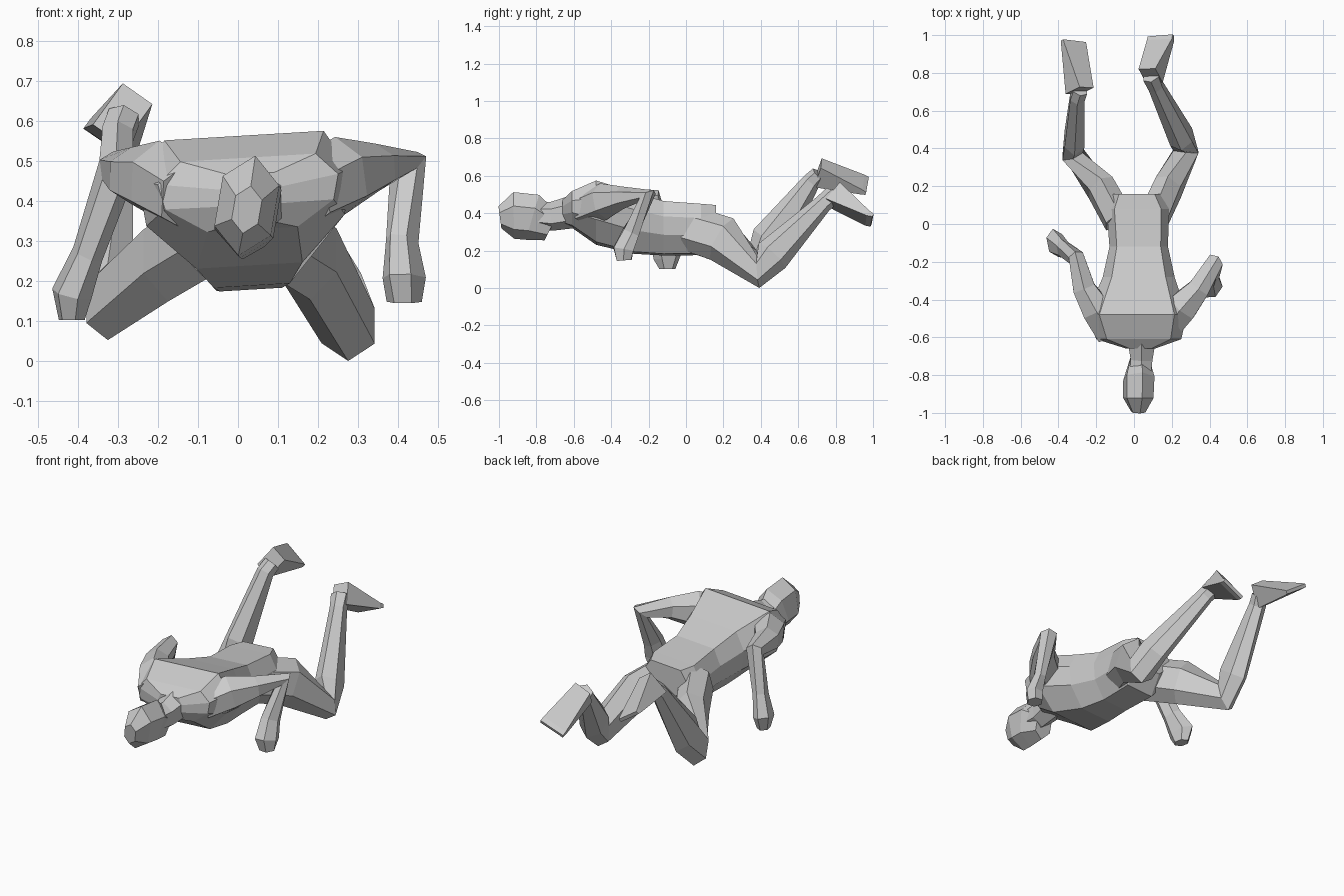
import bpy
import bmesh
import math
from mathutils import Vector

old = bpy.data.objects.get("Cube")
if old:
    bpy.data.objects.remove(old, do_unlink=True)

GREY = (0.6, 0.6, 0.6, 1)
grey = bpy.data.materials.new("plain grey")
grey.use_nodes = True
grey.diffuse_color = GREY
grey.node_tree.nodes["Principled BSDF"].inputs["Base Color"].default_value = GREY

parts = []


def skin(name, rings):
    """Join a row of equal rings into one closed, flat-shaded object."""
    bm = bmesh.new()
    rows = [[bm.verts.new(p) for p in ring] for ring in rings]
    count = len(rows[0])
    for a, b in zip(rows, rows[1:]):
        for i in range(count):
            j = (i + 1) % count
            bm.faces.new((a[i], a[j], b[j], b[i]))
    bm.faces.new(rows[0])
    bm.faces.new(rows[-1])
    bmesh.ops.recalc_face_normals(bm, faces=bm.faces)
    mesh = bpy.data.meshes.new(name)
    bm.to_mesh(mesh)
    bm.free()
    mesh.materials.append(grey)
    obj = bpy.data.objects.new(name, mesh)
    bpy.context.collection.objects.link(obj)
    parts.append(obj)


def limb(name, stations, hinge=(1, 0, 0), sides=6):
    """Tube through stations of x, y, z, width along the hinge, depth across it."""
    points = [Vector(s[:3]) for s in stations]
    steps = [(b - a).normalized() for a, b in zip(points, points[1:])]
    rings = []
    for i, (centre, station) in enumerate(zip(points, stations)):
        before = steps[max(i - 1, 0)]
        after = steps[min(i, len(steps) - 1)]
        along = (before + after).normalized()
        across = along.cross(Vector(hinge)).normalized()
        wide = along.cross(across).normalized()
        ring = []
        for k in range(sides):
            angle = math.tau * (k + 0.5) / sides
            ring.append(centre + wide * station[3] * math.cos(angle) * 1.1
                        + across * station[4] * math.sin(angle) * 1.1)
        rings.append(ring)
    skin(name, rings)


# Torso: flat back, broad shoulders, rounded belly
section = [(-.75, 1), (0, 1), (.75, 1), (1, .4), (.95, -.3),
           (.55, -1), (-.45, -1), (-.92, -.3), (-1, .4)]
torso = [  # y, left edge, right edge, top, bottom
    (-.66, -.04, .11, .46, .34),
    (-.61, -.2, .25, .5, .32),
    (-.48, -.25, .28, .555, .23),
    (-.28, -.165, .215, .495, .18),
    (-.12, -.13, .18, .45, .17),
    (.08, -.145, .185, .435, .172),
    (.16, -.11, .14, .43, .27),
]
rings = []
for y, x0, x1, top, bottom in torso:
    mid_x, half_x = (x0 + x1) / 2, (x1 - x0) / 2
    mid_z, half_z = (top + bottom) / 2, (top - bottom) / 2
    rings.append([(mid_x + u * half_x, y, mid_z + v * half_z + u * half_x * .06)
                  for u, v in section])
skin("torso", rings)

# Head and neck, tipped slightly to one side
limb("head", [
    (.022, -.995, .37, .035, .055),
    (.022, -.92, .38, .075, .115),
    (.025, -.82, .37, .078, .115),
    (.025, -.72, .32, .05, .075),
], hinge=(1, 0, -.17))
limb("neck", [
    (.03, -.82, .38, .06, .06),
    (.04, -.72, .375, .06, .07),
    (.04, -.6, .4, .08, .08),
])

# Arms, each running shoulder, elbow, wrist, hand
limb("left_arm", [
    (.16, -.55, .41, .085, .085),
    (.255, -.44, .455, .085, .09),
    (.345, -.34, .475, .06, .055),
    (.425, -.205, .485, .045, .045),
    (.41, -.295, .29, .032, .05),
    (.415, -.335, .2, .045, .06),
    (.415, -.33, .14, .04, .04),
], hinge=(.82, -.57, 0))
limb("right_arm", [
    (-.12, -.57, .405, .085, .085),
    (-.2, -.45, .445, .08, .09),
    (-.265, -.34, .455, .062, .065),
    (-.305, -.18, .465, .042, .055),
    (-.375, -.13, .26, .035, .05),
    (-.415, -.1, .16, .045, .07),
    (-.415, -.1, .095, .03, .04),
], hinge=(1, .2, 0))

# Legs, each running hip, knee, calf, ankle
limb("left_leg", [
    (.1, .02, .31, .08, .11),
    (.18, .19, .255, .075, .115),
    (.275, .385, .08, .07, .08),
    (.25, .46, .165, .063, .088),
    (.115, .73, .44, .04, .045),
    (.09, .785, .49, .045, .045),
])
limb("right_leg", [
    (-.08, .02, .31, .08, .11),
    (-.175, .19, .25, .075, .11),
    (-.325, .37, .14, .06, .09),
    (-.315, .45, .24, .055, .1),
    (-.3, .67, .56, .04, .045),
    (-.285, .71, .6, .04, .04),
])

# Feet: tall heels tapering to thin toe edges, outer side raised
limb("left_foot", [
    (.088, .785, .495, .062, .078),
    (.14, .97, .365, .092, .02),
    (.142, .995, .355, .092, .012),
], hinge=(.9, 0, .4), sides=4)
limb("right_foot", [
    (-.288, .705, .608, .058, .085),
    (-.318, .945, .545, .092, .02),
    (-.32, .968, .538, .094, .012),
], hinge=(.8, 0, -.58), sides=4)

# Rest the figure on the floor
floor = min(v.co.z for o in parts for v in o.data.vertices)
for o in parts:
    for v in o.data.vertices:
        v.co.z -= floor
